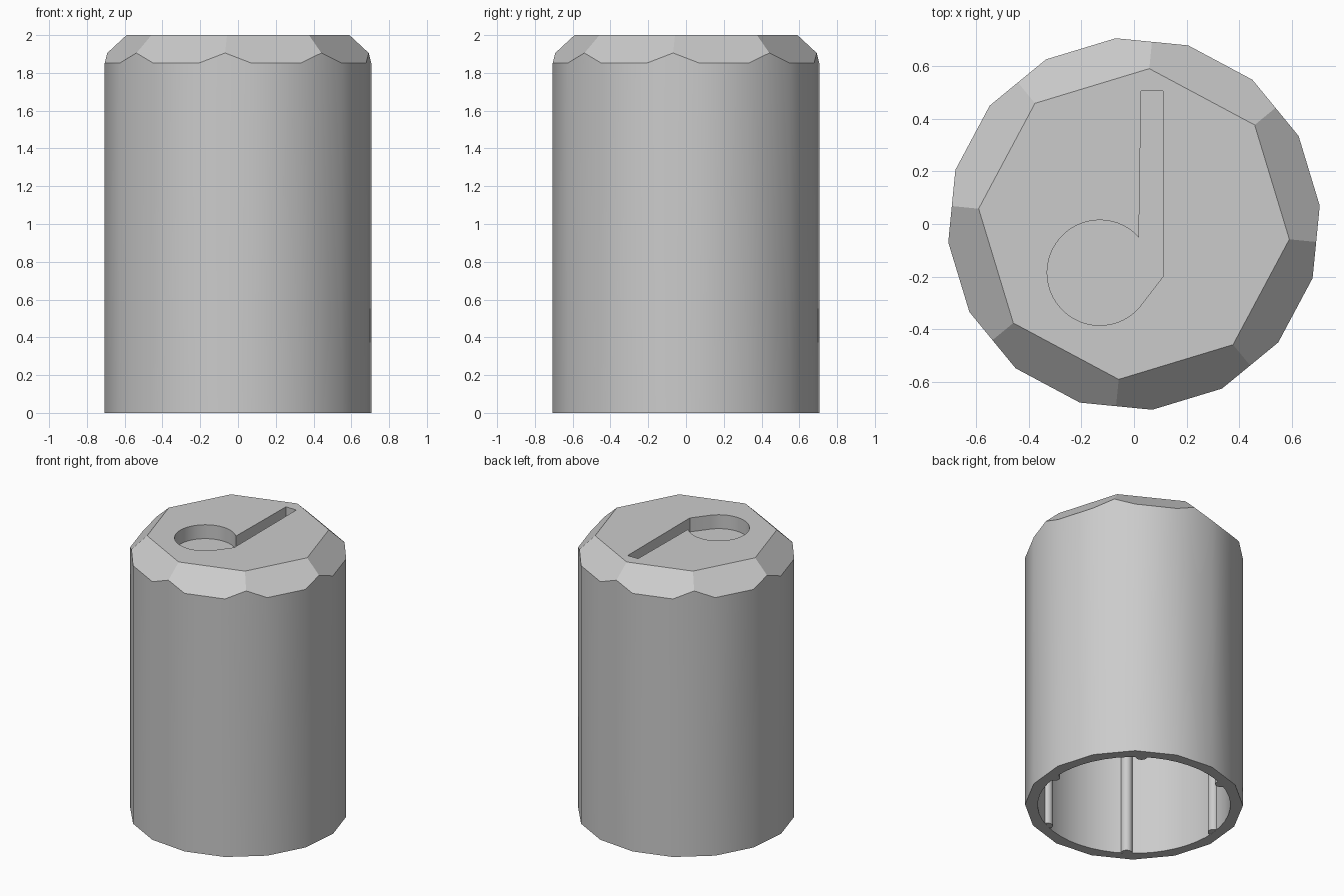
import bpy, bmesh
from math import sin, cos, pi, radians
from mathutils import Vector

cube = bpy.data.objects.get("Cube")
if cube:
    bpy.data.objects.remove(cube, do_unlink=True)

HEIGHT, RADIUS, TOP_RADIUS = 2.0, 0.709, 0.593
INNER_RADIUS, CEILING = 0.627, 1.8
TURN = radians(5.625)

grey = bpy.data.materials.new("plain_grey")
grey.use_nodes = True
colour = (0.6, 0.6, 0.6, 1)
grey.diffuse_color = colour
grey.node_tree.nodes["Principled BSDF"].inputs["Base Color"].default_value = colour


def ring(radius, count, start=0.0, centre=(0, 0)):
    """Points of a regular polygon, anticlockwise."""
    return [(centre[0] + radius * cos(start + 2 * pi * i / count),
             centre[1] + radius * sin(start + 2 * pi * i / count)) for i in range(count)]


def prism(name, outline, bottom, top, cuts=()):
    """Extrude an outline upwards, then trim it with (point, normal) planes."""
    bm = bmesh.new()
    base = bm.faces.new([bm.verts.new((x, y, bottom)) for x, y in outline])
    grown = bmesh.ops.extrude_face_region(bm, geom=[base], use_keep_orig=True)
    moved = [g for g in grown["geom"] if isinstance(g, bmesh.types.BMVert)]
    bmesh.ops.translate(bm, verts=moved, vec=(0, 0, top - bottom))
    for point, normal in cuts:
        geom = bm.verts[:] + bm.edges[:] + bm.faces[:]
        cut = bmesh.ops.bisect_plane(bm, geom=geom, plane_co=point,
                                     plane_no=normal, clear_outer=True)
        edges = [g for g in cut["geom_cut"] if isinstance(g, bmesh.types.BMEdge)]
        bmesh.ops.edgeloop_fill(bm, edges=edges)
    bmesh.ops.recalc_face_normals(bm, faces=bm.faces)
    mesh = bpy.data.meshes.new(name)
    bm.to_mesh(mesh)
    bm.free()
    mesh.materials.append(grey)
    obj = bpy.data.objects.new(name, mesh)
    bpy.context.collection.objects.link(obj)
    return obj


def activate(obj):
    bpy.ops.object.select_all(action="DESELECT")
    obj.select_set(True)
    bpy.context.view_layer.objects.active = obj


def carve(obj, cutter):
    """Subtract the cutter and discard it."""
    cutter.hide_render = True
    mod = obj.modifiers.new("carve", "BOOLEAN")
    mod.operation, mod.solver, mod.object = "DIFFERENCE", "EXACT", cutter
    activate(obj)
    bpy.ops.object.modifier_apply(modifier=mod.name)
    bpy.data.objects.remove(cutter, do_unlink=True)


def smooth(obj):
    activate(obj)
    bpy.ops.object.shade_smooth_by_angle(angle=radians(30))


# Sixteen-sided body with eight sloping cuts around the top
slopes = []
for i in range(8):
    a = 3 * TURN + i * pi / 4
    apothem = TOP_RADIUS * cos(pi / 8)
    slopes.append((Vector((apothem * cos(a), apothem * sin(a), HEIGHT)),
                   Vector((cos(a), sin(a), 1)).normalized()))
body = prism("body", ring(RADIUS, 16, TURN), 0, HEIGHT, slopes)

# Round hollow, open at the bottom
carve(body, prism("hollow_cutter", ring(INNER_RADIUS, 48, -TURN), -0.2, CEILING))

# Engraved mark: a disc with a straight stem
centre, disc, half_gap = (-0.13, -0.185), 0.2, radians(42)
steps = 40
arc = [half_gap + (2 * pi - 2 * half_gap) * i / steps for i in range(steps + 1)]
mark = [(centre[0] + disc * cos(a), centre[1] + disc * sin(a)) for a in arc]
mark += [(0.11, -0.2), (0.11, 0.505), (0.027, 0.505)]
carve(body, prism("mark_cutter", mark, 1.9, HEIGHT + 0.1))
smooth(body)

# Six slim round ribs down the inside wall
for i in range(6):
    a = -TURN + i * pi / 3
    spot = (INNER_RADIUS * cos(a), INNER_RADIUS * sin(a))
    smooth(prism(f"inner_rib_{i + 1}", ring(0.038, 16, a, spot), 0.001, CEILING + 0.01))
